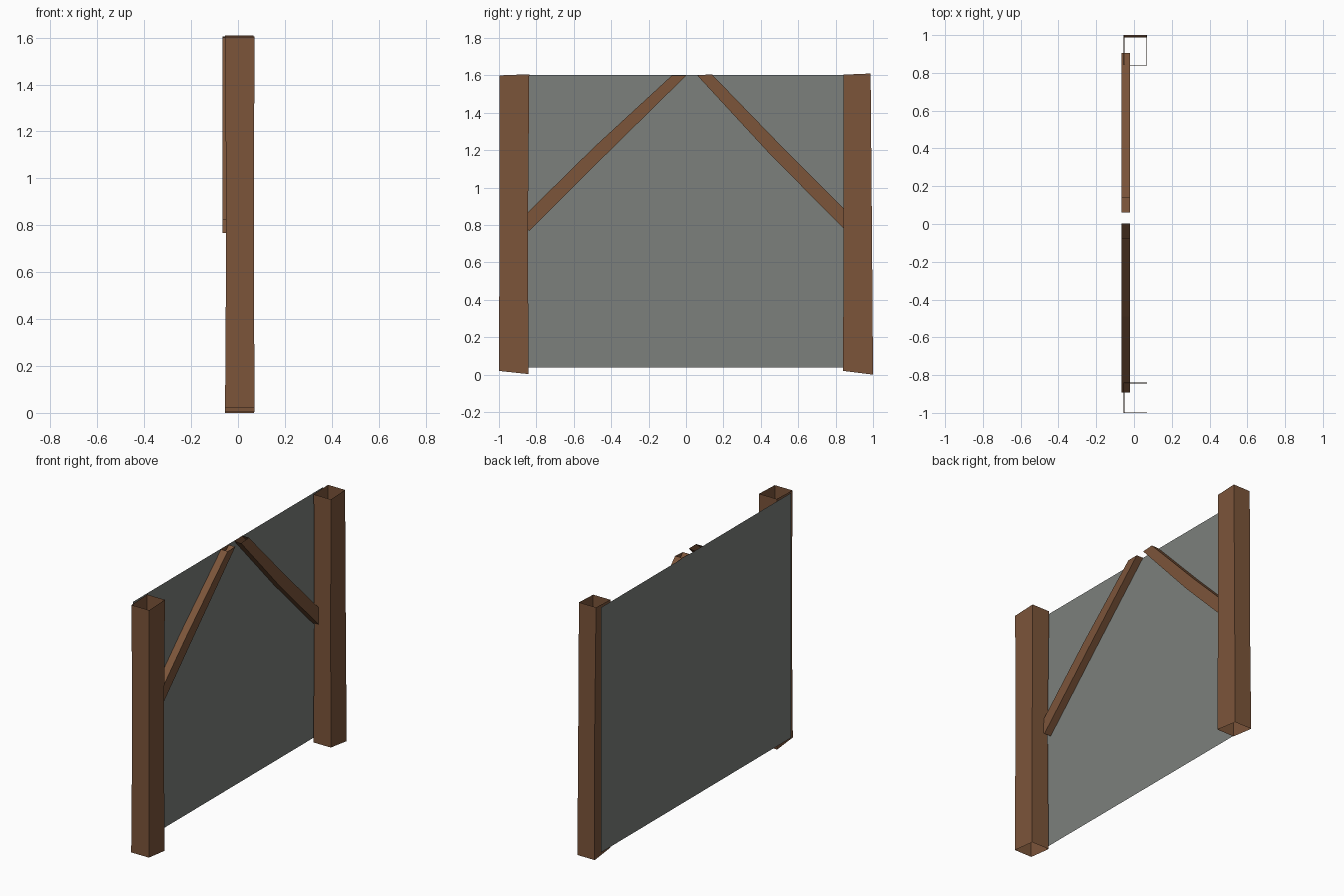
import bpy, bmesh

if "Cube" in bpy.data.objects:
    bpy.data.objects.remove(bpy.data.objects["Cube"])


def material(name, rgb):
    m = bpy.data.materials.new(name)
    m.diffuse_color = (*rgb, 1)
    m.use_nodes = True
    m.node_tree.nodes["Principled BSDF"].inputs["Base Color"].default_value = m.diffuse_color
    return m


WOOD = material("brown wood", (0.2, 0.09, 0.042))
GREY = material("grey plaster", (0.2, 0.215, 0.2))


def tube(name, rings, mat):
    """Open-ended four-sided tube lofted through rings of four points."""
    bm = bmesh.new()
    loops = [[bm.verts.new(p) for p in r] for r in rings]
    for a, b in zip(loops, loops[1:]):
        for i in range(4):
            j = (i + 1) % 4
            bm.faces.new((a[i], a[j], b[j], b[i]))
    if not rings[1:]:
        bm.faces.new(loops[0])
    bmesh.ops.recalc_face_normals(bm, faces=bm.faces)
    me = bpy.data.meshes.new(name)
    bm.to_mesh(me)
    bm.free()
    me.materials.append(mat)
    ob = bpy.data.objects.new(name, me)
    bpy.context.collection.objects.link(ob)
    return ob


def post(name, levels):
    # each level: x0, x1, y0, y1, height at y0, height at y1
    tube(name, [[(x0, y0, z0), (x1, y0, z0), (x1, y1, z1), (x0, y1, z1)]
                for x0, x1, y0, y1, z0, z1 in levels], WOOD)


def brace(name, stations):
    # each station: lower edge (y, z), upper edge (y, z)
    x0, x1 = -0.067, -0.02
    tube(name, [[(x0, *lo), (x1, *lo), (x1, *up), (x0, *up)]
                for lo, up in stations], WOOD)


# slightly crooked hollow posts
post("left_post", [(-0.055, 0.07, -1.0, -0.842, 0.02, 0.003),
                   (-0.05, 0.068, -0.997, -0.845, 0.8, 0.8),
                   (-0.055, 0.07, -0.997, -0.838, 1.6, 1.606)])
post("right_post", [(-0.055, 0.068, 0.84, 1.0, 0.02, 0.0),
                    (-0.05, 0.066, 0.842, 0.994, 0.8, 0.8),
                    (-0.055, 0.066, 0.843, 0.987, 1.604, 1.61)])

# diagonal braces with a small bend halfway
brace("left_brace", [((-0.838, 0.768), (-0.893, 0.822)),
                     ((-0.44, 1.165), (-0.49, 1.218)),
                     ((0.002, 1.6), (-0.075, 1.6))])
brace("right_brace", [((0.85, 0.775), (0.905, 0.828)),
                      ((0.455, 1.172), (0.51, 1.222)),
                      ((0.06, 1.6), (0.138, 1.606))])

# thin wall panel behind the timbers
panel = tube("wall_panel", [[(-0.07, -0.96, 0.037), (-0.07, 0.96, 0.037),
                             (-0.07, 0.96, 1.602), (-0.07, -0.96, 1.602)]], GREY)
